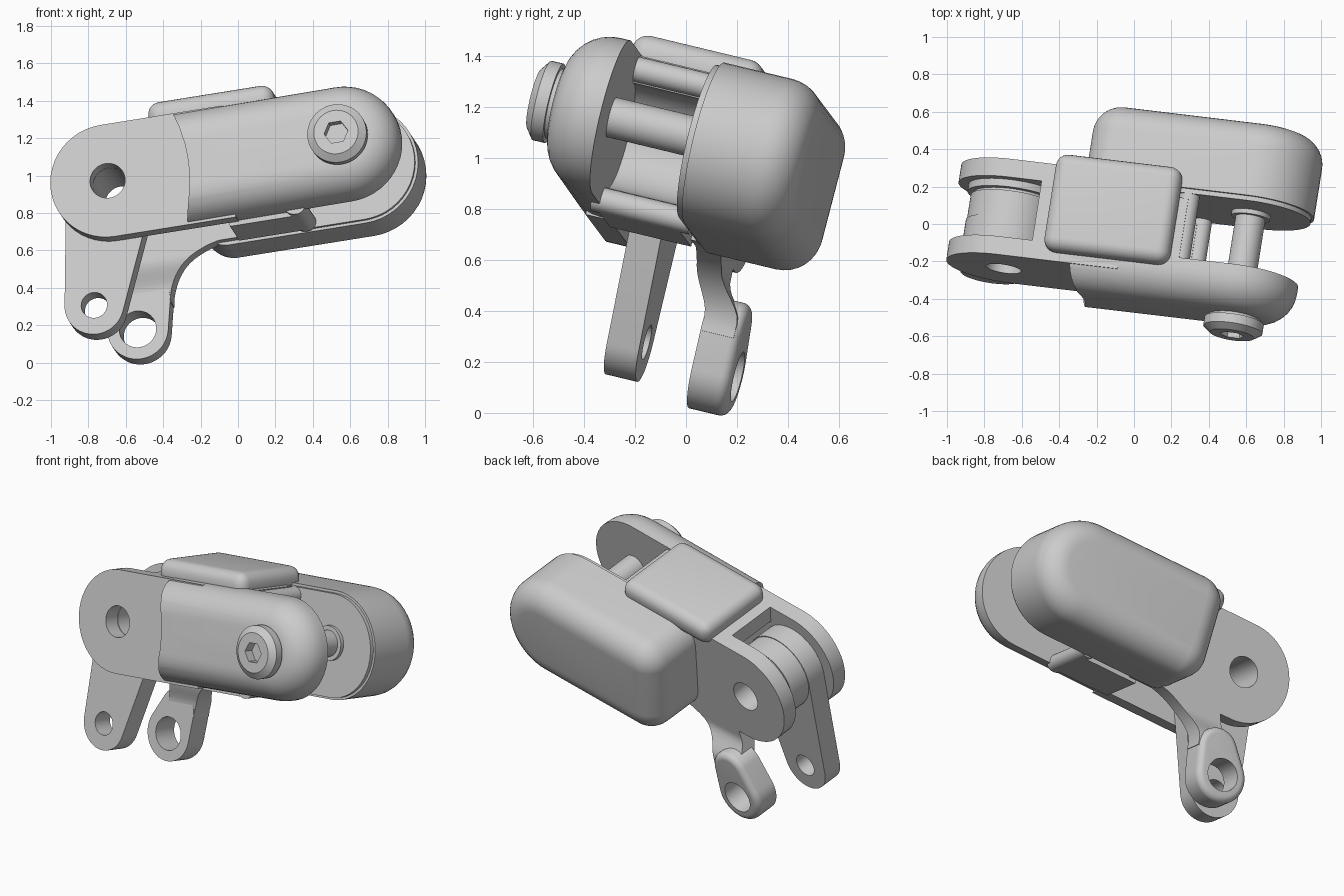
import bpy, bmesh
from math import pi, cos, sin, acos, atan2, hypot, radians
from mathutils import Matrix, Vector

if "Cube" in bpy.data.objects:
    bpy.data.objects.remove(bpy.data.objects["Cube"])

# Tilted frame: local x runs along the body, y along the pins, z up
along = Vector((1, -0.12, 0.16)).normalized()
up = along.cross(Vector((0.16, 1, -0.24))).normalized()
across = up.cross(along)
FRAME = Matrix((along, across, up)).transposed().to_4x4()
FRAME.translation = (-0.01, -0.062, 1.015)

grey = bpy.data.materials.new("light_grey")
grey.use_nodes = True
grey.diffuse_color = (0.6, 0.6, 0.6, 1)
grey.node_tree.nodes["Principled BSDF"].inputs["Base Color"].default_value = (0.6, 0.6, 0.6, 1)

R = 0.31                       # half height of the body
HUB, BOLT = (-0.66, 0.0), (0.62, 0.01)
INNER, OUTER = 0.165, 0.265    # side plate faces


def finish(name, bm):
    bmesh.ops.recalc_face_normals(bm, faces=bm.faces)
    mesh = bpy.data.meshes.new(name)
    bm.to_mesh(mesh)
    bm.free()
    mesh.materials.append(grey)
    ob = bpy.data.objects.new(name, mesh)
    bpy.context.collection.objects.link(ob)
    ob.matrix_world = FRAME
    return ob


def capsule(c1, r1, c2, r2):
    """Outline around two circles, as arcs (x, z, radius, start, end)."""
    dx, dz = c2[0] - c1[0], c2[1] - c1[1]
    t, f = atan2(dz, dx), acos((r1 - r2) / hypot(dx, dz))
    return [(*c2, r2, t - f, t + f), (*c1, r1, t + f, t + 2 * pi - f)]


def circle(c, r):
    return [(*c, r, 0, pi), (*c, r, pi, 2 * pi)]


def outline(arcs, inset=0, n=24):
    pts = []
    for x, z, r, a, b in arcs:
        for i in range(n + 1):
            t = a + (b - a) * i / n
            p = (x + (r - inset) * cos(t), z + (r - inset) * sin(t))
            if not pts or hypot(p[0] - pts[-1][0], p[1] - pts[-1][1]) > 1e-5:
                pts.append(p)
    if hypot(pts[0][0] - pts[-1][0], pts[0][1] - pts[-1][1]) < 1e-5:
        pts.pop()
    return pts


def skin(name, rings):
    """Skin a list of rings of points and cap both ends."""
    bm = bmesh.new()
    rows = [[bm.verts.new(p) for p in ring] for ring in rings]
    for a, b in zip(rows, rows[1:]):
        for i in range(len(a)):
            j = (i + 1) % len(a)
            bm.faces.new((a[i], a[j], b[j], b[i]))
    bm.faces.new(rows[0])
    bm.faces.new(rows[-1])
    return finish(name, bm)


def loft(name, layers):
    return skin(name, [[(x, y, z) for x, z in pts] for y, pts in layers])


def solid(name, arcs, y0, y1, rnd=0.0):
    """Extrude an outline from y0 to y1, rounding the edge at y1."""
    s = 1 if y1 > y0 else -1
    layers = [(y0, outline(arcs))]
    steps = 8 if rnd else 0
    for k in range(steps + 1):
        t = pi / 2 * k / steps if steps else 0
        layers.append((y1 - s * rnd * (1 - sin(t)), outline(arcs, rnd * (1 - cos(t)))))
    return loft(name, layers)


def box(name, lo, hi, bevel=0.0):
    bm = bmesh.new()
    bmesh.ops.create_cube(bm, size=1)
    for v in bm.verts:
        v.co = [(a + b) / 2 + c * (b - a) for a, b, c in zip(lo, hi, v.co)]
    if bevel:
        bmesh.ops.bevel(bm, geom=bm.edges[:], offset=bevel, segments=6,
                        profile=0.5, affect='EDGES')
    return finish(name, bm)


def cut(ob, cutter):
    cutter.hide_render = True
    mod = ob.modifiers.new("cut", 'BOOLEAN')
    mod.operation, mod.solver, mod.object = 'DIFFERENCE', 'EXACT', cutter
    bpy.context.view_layer.objects.active = ob
    bpy.ops.object.modifier_apply(modifier=mod.name)
    bpy.data.objects.remove(cutter)


def drill(ob, c, r):
    cut(ob, solid("drill", circle(c, r), -0.9, 0.9))


# Side plates with the hub hole
plate_arcs = [(*HUB, R, pi / 2, 1.5 * pi), (0, 0, R, -pi / 2, -pi / 2 + 0.001),
              (0, 0, R, pi / 2 - 0.001, pi / 2)]
for name, s in (("front_plate", -1), ("rear_plate", 1)):
    plate = solid(name, plate_arcs, s * INNER, s * OUTER)
    drill(plate, HUB, 0.095)

# Front housing with a shallow scooped end facing the hub
front = solid("front_housing", capsule(HUB, R, BOLT, R), -INNER, -0.385, 0.18)
cut(front, solid("scoop", circle((-0.965, 0), 0.765), -0.9, 0.0))

# Rear housing, deeper, with a squarer inner end, and its inner liner
C, RR, LOW = 0.16, 0.325, -0.005
rear_arcs = [(0.63, LOW, RR, -pi / 2, pi / 2),
             (-0.27 + C, LOW + RR - C, C, pi / 2, pi),
             (-0.27 + C, LOW + C - RR, C, pi, 1.5 * pi)]
solid("rear_housing", rear_arcs, 0.22, 0.65, 0.15)
solid("rear_liner", capsule((0, LOW), R, (0.63, LOW), R), 0.195, 0.24)

# Web between the plates, hollowed towards the pin, with rounded bars and top pad
box("top_web", (-0.48, -INNER, 0.2), (0.32, INNER, R))
box("bottom_web", (-0.05, -INNER, -0.33), (0.32, INNER, -0.23))
web = box("middle_web", (-0.05, -INNER, -0.25), (0.3, INNER, 0.22))
drill(web, (0.3, -0.01), 0.215)
for name, z in (("upper_bar", 0.255), ("lower_bar", -0.28)):
    solid(name, capsule((0.31, z), 0.05, (0.32, z), 0.05), -0.2, 0.2)
box("top_pad", (-0.41, -0.22, 0.26), (0.275, 0.315, 0.41), 0.065)

# Cross pin, collar and bolt head with hex socket
solid("cross_pin", circle(BOLT, 0.08), -0.2, 0.2)
solid("pin_collar", circle(BOLT, 0.105), 0.17, 0.21)
solid("bolt_washer", circle(BOLT, 0.14), -0.36, -0.41)
head = loft("bolt_head", [(-0.4, outline(circle(BOLT, 0.16))),
                          (-0.45, outline(circle(BOLT, 0.16))),
                          (-0.48, outline(circle(BOLT, 0.12)))])
hexagon = [(BOLT[0] + 0.065 * cos(i * pi / 3), BOLT[1] + 0.065 * sin(i * pi / 3)) for i in range(6)]
cut(head, loft("socket", [(-0.42, hexagon), (-0.6, hexagon)]))

# Swinging link with hub bush between the plates
LINK = (-0.83, -0.64)
link = solid("swing_link", capsule(HUB, 0.24, LINK, 0.16), -0.16, -0.03)
drill(link, HUB, 0.095)
drill(link, LINK, 0.07)
for name, r, y0, y1 in (("hub_bush", 0.235, -0.05, 0.11), ("hub_spacer", 0.22, 0.1, 0.13),
                        ("hub_flange", 0.255, 0.125, 0.165)):
    drill(solid(name, circle(HUB, r), y0, y1), HUB, 0.095)

# Fixed arm: neck flaring from the rear plate and bending back to an offset eye
rings = []
for k in range(17):
    t = pi / 2 * k / 16
    z = -0.59 + 0.29 * sin(t)
    right = -0.05 - 0.415 * cos(t)
    left = -0.7 + 0.4 * (z + 0.59)
    f = min(1, max(0, (-0.36 - z) / 0.17))
    f = f * f * (3 - 2 * f)
    y0, y1 = INNER + 0.057 * f, OUTER + 0.09 * f
    rings.append([(left, y0, z), (right, y0, z), (right, y1, z), (left, y1, z)])
skin("arm_neck", rings)
EYE = (-0.66, -0.71)
eye = solid("arm_eye", capsule(EYE, 0.165, (-0.595, -0.56), 0.13), 0.22, 0.38, 0.04)
drill(eye, EYE, 0.1)

# Smooth shading with sharp edges kept
for ob in bpy.context.collection.objects:
    if ob.type == 'MESH' and grey in ob.data.materials[:]:
        bpy.ops.object.select_all(action='DESELECT')
        ob.select_set(True)
        bpy.context.view_layer.objects.active = ob
        bpy.ops.object.shade_smooth_by_angle(angle=radians(30))
